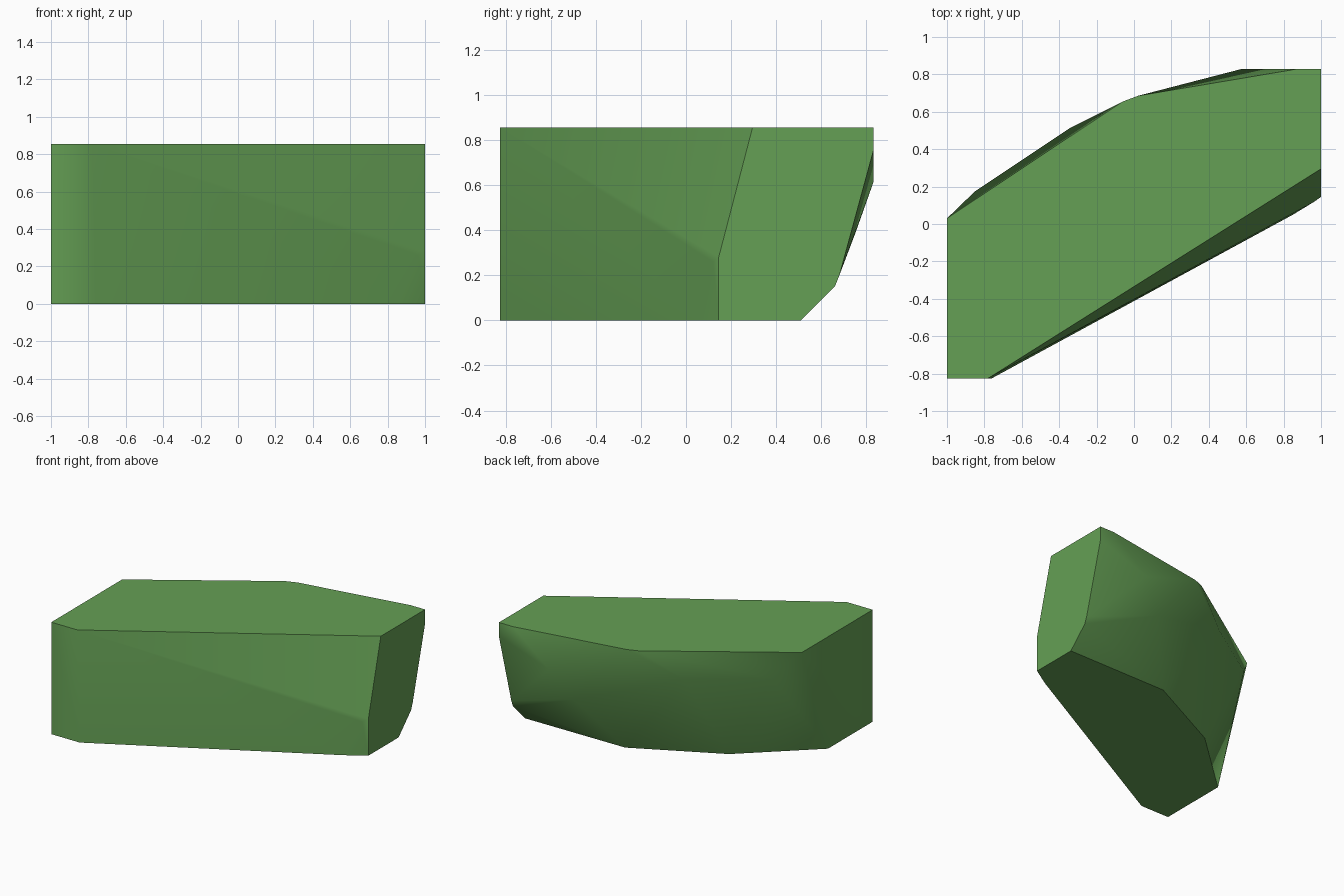
import bpy, bmesh, math

cube = bpy.data.objects.get("Cube")
if cube:
    bpy.data.objects.remove(cube, do_unlink=True)

# Mossy green
green = bpy.data.materials.new("moss green")
green.use_nodes = True
colour = (0.13, 0.35, 0.09, 1)
green.diffuse_color = colour
bsdf = next(n for n in green.node_tree.nodes if n.type == 'BSDF_PRINCIPLED')
bsdf.inputs["Base Color"].default_value = colour
bsdf.inputs["Roughness"].default_value = 0.9

H = 0.855
# Flat top and flat base outlines
top = [(-1, 0.03), (-1, -0.825), (-0.78, -0.825), (1, 0.295),
       (1, 0.83), (0.88, 0.83), (0.02, 0.685), (-0.06, 0.655)]
base = [(-1, -0.285), (-1, -0.825), (-0.76, -0.825), (0.85, 0.05),
        (1, 0.145), (1, 0.51), (0.16, 0.505), (-0.49, 0.18)]
# Corners between base and top: cut end, then the bulging back
middle = [(1, 0.145, 0.28), (0.965, 0.12, 0.26),
          (1, 0.83, 0.75), (1, 0.68, 0.2), (1, 0.66, 0.15),
          (0.58, 0.83, 0.61), (0.42, 0.752, 0.39),
          (-0.34, 0.515, 0.66), (-0.85, 0.175, 0.67)]

# Faceted boulder as the hull of its corners
bm = bmesh.new()
corners = [(x, y, H) for x, y in top] + [(x, y, 0) for x, y in base] + middle
for co in corners:
    bm.verts.new(co)
hull = bmesh.ops.convex_hull(bm, input=bm.verts[:])
spare = {g for g in hull["geom_interior"] + hull["geom_unused"]
         if isinstance(g, bmesh.types.BMVert)}
bmesh.ops.delete(bm, geom=list(spare), context='VERTS')
bmesh.ops.dissolve_limit(bm, angle_limit=math.radians(1),
                         verts=bm.verts[:], edges=bm.edges[:])
bmesh.ops.recalc_face_normals(bm, faces=bm.faces[:])
mesh = bpy.data.meshes.new("boulder")
bm.to_mesh(mesh)
bm.free()
mesh.materials.append(green)
boulder = bpy.data.objects.new("boulder", mesh)
bpy.context.collection.objects.link(boulder)

# Soft shading over shallow ridges, crisp rims
bpy.ops.object.select_all(action='DESELECT')
boulder.select_set(True)
bpy.context.view_layer.objects.active = boulder
bpy.ops.object.shade_smooth_by_angle(angle=math.radians(45))
weighted = boulder.modifiers.new("weighted normals", 'WEIGHTED_NORMAL')
weighted.keep_sharp = True
